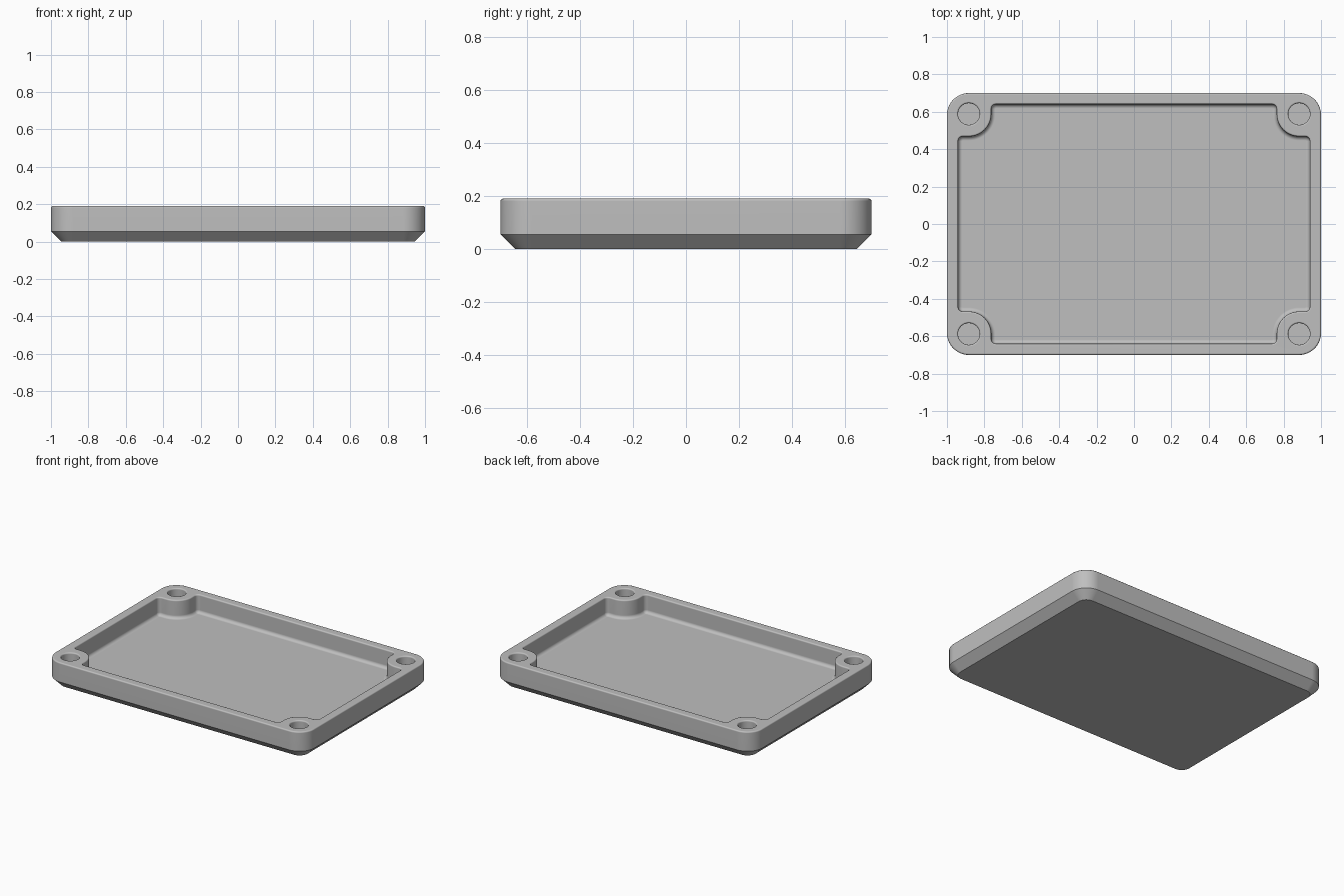
import bpy, bmesh
from math import cos, sin, pi, radians

cube = bpy.data.objects.get("Cube")
if cube:
    bpy.data.objects.remove(cube, do_unlink=True)

HALF_X, HALF_Y, HEIGHT = 1.0, 0.70, 0.19
CHAMFER, CORNER, EDGE = 0.055, 0.117, 0.009
WALL, FLOOR, FILLET, NOTCH = 0.06, 0.062, 0.022, 0.025
BOSS_X, BOSS_Y, BOSS_R, HOLE_R = 0.883, 0.588, 0.12, 0.058

grey = bpy.data.materials.new("plain grey")
grey.use_nodes = True
colour = (0.52, 0.52, 0.52, 1)
grey.diffuse_color = colour
grey.node_tree.nodes["Principled BSDF"].inputs["Base Color"].default_value = colour


def arc(cx, cy, r, start, end, steps=10):
    angles = [radians(start + (end - start) * i / steps) for i in range(steps + 1)]
    return [(cx + r * cos(a), cy + r * sin(a)) for a in angles]


def four_way(quarter):
    """Mirror a counter-clockwise quarter outline into a closed loop."""
    half = quarter + [(-x, y) for x, y in reversed(quarter)]
    return half + [(-x, -y) for x, y in half]


def outer_outline(inset):
    return four_way(arc(HALF_X - CORNER, HALF_Y - CORNER, CORNER - inset, 0, 90, 14))


def pocket_outline(inset):
    r = NOTCH - inset
    side = arc(HALF_X - WALL - NOTCH, BOSS_Y - BOSS_R - NOTCH, r, 0, 90, 6)
    boss = arc(BOSS_X, BOSS_Y, BOSS_R + inset, 270, 180, 16)
    end = arc(BOSS_X - BOSS_R - NOTCH, HALF_Y - WALL - NOTCH, r, 0, 90, 6)
    return four_way(side + boss + end)


def loft(name, outline, levels):
    """Skin a closed solid through (z, inset) levels of an outline."""
    bm = bmesh.new()
    rings = [[bm.verts.new((x, y, z)) for x, y in outline(inset)] for z, inset in levels]
    for low, high in zip(rings, rings[1:]):
        for i in range(len(low)):
            j = (i + 1) % len(low)
            bm.faces.new((low[i], low[j], high[j], high[i]))
    bm.faces.new(rings[0][::-1])
    bm.faces.new(rings[-1])
    mesh = bpy.data.meshes.new(name)
    bm.to_mesh(mesh)
    bm.free()
    mesh.materials.append(grey)
    obj = bpy.data.objects.new(name, mesh)
    bpy.context.collection.objects.link(obj)
    return obj


def quarter_turns(steps):
    return [(i / steps) * pi / 2 for i in range(steps + 1)]


# Tray body: bevelled underside, straight sides, softened top edge
top_round = [(HEIGHT - EDGE + EDGE * sin(a), EDGE - EDGE * cos(a)) for a in quarter_turns(3)]
tray = loft("tray", outer_outline, [(0, CHAMFER), (CHAMFER, 0)] + top_round)

# Pocket cutter: filleted floor, walls around the corner bosses, rounded lip
lip = [(HEIGHT - EDGE + EDGE * sin(a), EDGE * cos(a) - EDGE) for a in quarter_turns(3)]
floor = [(FLOOR + FILLET - FILLET * cos(a), FILLET - FILLET * sin(a)) for a in quarter_turns(6)]
cutters = [loft("pocket_cutter", pocket_outline, floor + lip + [(HEIGHT + 0.05, -EDGE)])]

# Blind screw holes in the four bosses
for sx in (-1, 1):
    for sy in (-1, 1):
        def hole(inset, cx=sx * BOSS_X, cy=sy * BOSS_Y):
            return arc(cx, cy, HOLE_R - inset, 0, 360, 32)[:-1]
        cutters.append(loft("hole_cutter", hole, [(FLOOR, 0)] + lip + [(HEIGHT + 0.05, -EDGE)]))

# Cut, then remove the cutters
bpy.ops.object.select_all(action='DESELECT')
bpy.context.view_layer.objects.active = tray
tray.select_set(True)
for cutter in cutters:
    cutter.hide_render = True
    mod = tray.modifiers.new("cut", 'BOOLEAN')
    mod.operation = 'DIFFERENCE'
    mod.solver = 'EXACT'
    mod.object = cutter
    bpy.ops.object.modifier_apply(modifier=mod.name)
    bpy.data.objects.remove(cutter, do_unlink=True)

# Smooth curves with flat planes kept flat
bpy.ops.object.shade_smooth_by_angle(angle=radians(32))
flat = tray.modifiers.new("flat_planes", 'WEIGHTED_NORMAL')
flat.keep_sharp = True
